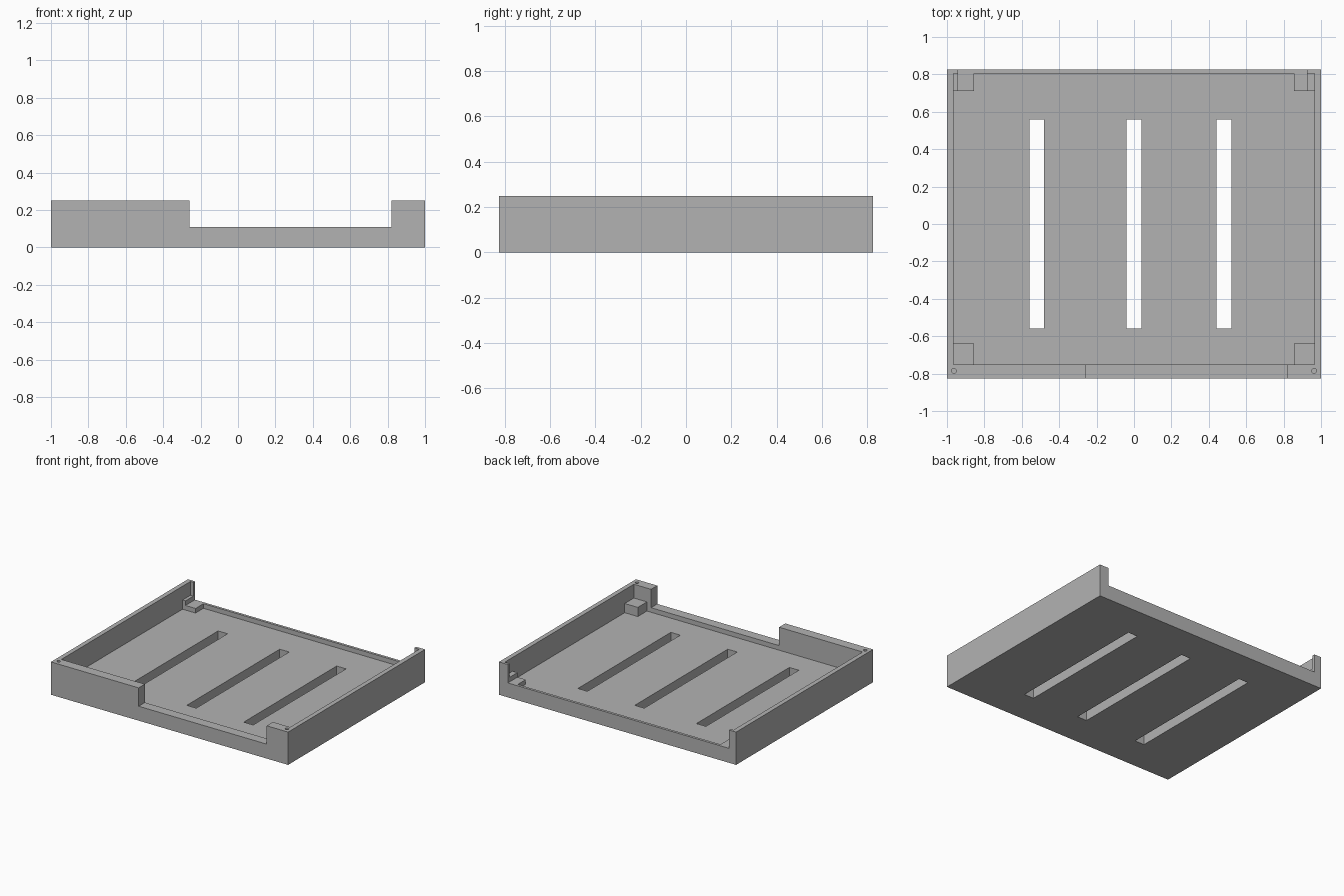
import bpy
import bmesh
from mathutils import Matrix, Vector

cube = bpy.data.objects.get("Cube")
if cube:
    bpy.data.objects.remove(cube, do_unlink=True)

grey = bpy.data.materials.new("plain grey")
grey.use_nodes = True
colour = (0.45, 0.45, 0.45, 1)
grey.diffuse_color = colour
grey.node_tree.nodes["Principled BSDF"].inputs["Base Color"].default_value = colour


def make_object(name, bm):
    mesh = bpy.data.meshes.new(name)
    bm.to_mesh(mesh)
    bm.free()
    mesh.materials.append(grey)
    obj = bpy.data.objects.new(name, mesh)
    bpy.context.collection.objects.link(obj)
    return obj


def boxes(name, spans):
    """One object of boxes, each given by its low and high corner."""
    bm = bmesh.new()
    for low, high in spans:
        low, high = Vector(low), Vector(high)
        place = Matrix.Translation((low + high) / 2) @ Matrix.Diagonal((*(high - low), 1))
        bmesh.ops.create_cube(bm, size=1, matrix=place)
    return make_object(name, bm)


def combine(target, tool, operation):
    mod = target.modifiers.new(tool.name, "BOOLEAN")
    mod.operation = operation
    mod.solver = "EXACT"
    mod.object = tool
    tool.hide_render = True
    bpy.context.view_layer.objects.active = target
    bpy.ops.object.modifier_apply(modifier=mod.name)
    bpy.data.objects.remove(tool, do_unlink=True)


HALF_Y, HEIGHT, FLOOR, LIP = 0.825, 0.25, 0.075, 0.11
INNER_X, INNER_FRONT, INNER_BACK = 0.965, -0.75, 0.805
OVER = 0.4      # how high the cutters reach
SINK = 0.01     # how far the pads run into the walls and floor

# Tray body with its cavity
tray = boxes("tray", [((-1, -HALF_Y, 0), (1, HALF_Y, HEIGHT))])
combine(tray, boxes("cavity", [((-INNER_X, INNER_FRONT, FLOOR),
                                (INNER_X, INNER_BACK, OVER))]), "DIFFERENCE")

# Support pads in the four corners
pads = []
for side in (-1, 1):
    x0, x1 = sorted((side * 0.855, side * (INNER_X + SINK)))
    for y0, y1 in ((INNER_FRONT - SINK, -0.64), (0.71, INNER_BACK + SINK)):
        pads.append(((x0, y0, FLOOR - SINK), (x1, y1, 0.145)))
combine(tray, boxes("corner_pads", pads), "UNION")

# Lowered stretches of the front and back walls
combine(tray, boxes("wall_openings", [
    ((-0.26, -1, LIP), (0.82, INNER_FRONT + SINK, OVER)),
    ((-0.94, 0.7, LIP), (0.925, 1, OVER)),
]), "DIFFERENCE")

# Long slots through the floor
combine(tray, boxes("floor_slots", [
    ((x - 0.04, -0.56, -0.1), (x + 0.04, 0.56, 0.2)) for x in (-0.52, 0, 0.48)
]), "DIFFERENCE")

# Pin holes in the front corners
bm = bmesh.new()
for side in (-1, 1):
    bmesh.ops.create_cone(bm, cap_ends=True, segments=16, radius1=0.013, radius2=0.013,
                          depth=0.2, matrix=Matrix.Translation((side * 0.963, -0.785, HEIGHT)))
combine(tray, make_object("pin_holes", bm), "DIFFERENCE")
